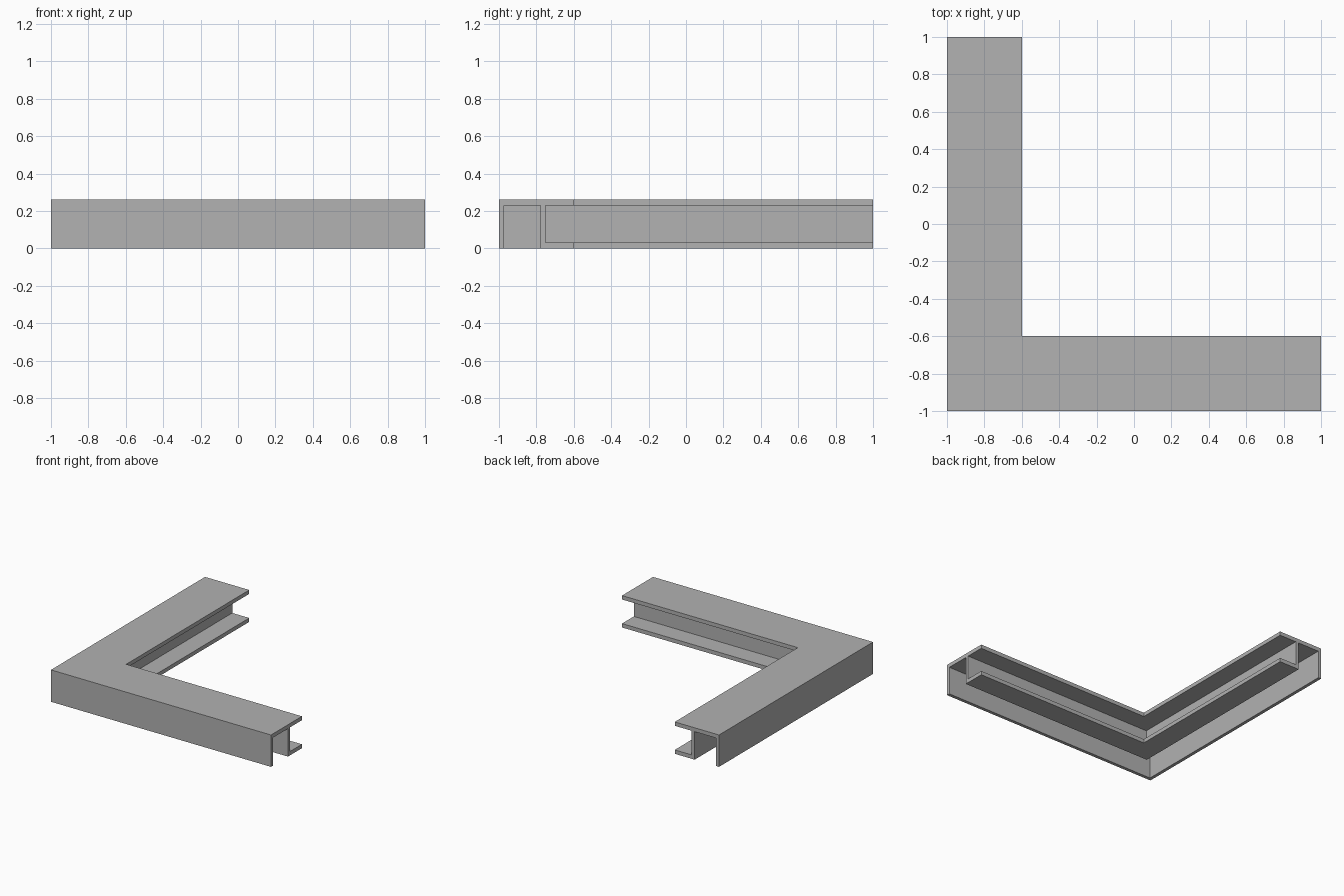
import bpy
import bmesh

# Remove the default cube
cube = bpy.data.objects.get("Cube")
if cube:
    bpy.data.objects.remove(cube, do_unlink=True)

# Single grey material
grey = bpy.data.materials.new("plain_grey")
colour = (0.445, 0.445, 0.445, 1.0)
grey.use_nodes = True
grey.diffuse_color = colour
grey.node_tree.nodes["Principled BSDF"].inputs["Base Color"].default_value = colour

# Channel section: distance in from the outer edge, height
HEIGHT, WIDTH = 0.262, 0.402
WALL, FLANGE = 0.027, 0.032
WEB_OUT, WEB_IN = 0.221, 0.248
under_top = HEIGHT - FLANGE
profile = [
    (0, 0), (0, HEIGHT), (WIDTH, HEIGHT), (WIDTH, under_top),      # outer wall and top
    (WEB_IN, under_top), (WEB_IN, FLANGE),                         # inner face of web
    (WIDTH, FLANGE), (WIDTH, 0), (WEB_OUT, 0),                     # bottom flange
    (WEB_OUT, under_top), (WALL, under_top), (WALL, 0),            # open groove
]

# Sweep the section along the front arm, round the mitred corner, up the side arm
bm = bmesh.new()
rings = [
    [bm.verts.new((1, d - 1, z)) for d, z in profile],
    [bm.verts.new((d - 1, d - 1, z)) for d, z in profile],
    [bm.verts.new((d - 1, 1, z)) for d, z in profile],
]
count = len(profile)
for a, b in zip(rings, rings[1:]):
    for i in range(count):
        j = (i + 1) % count
        bm.faces.new((a[i], a[j], b[j], b[i]))

# Close both ends
bm.faces.new(rings[0])
bm.faces.new(rings[-1])
bmesh.ops.recalc_face_normals(bm, faces=bm.faces)

# Merge the two arms' flat faces across the corner
bmesh.ops.dissolve_limit(bm, angle_limit=0.01, verts=bm.verts, edges=bm.edges)

mesh = bpy.data.meshes.new("corner_frame")
bm.to_mesh(mesh)
bm.free()
mesh.materials.append(grey)
frame = bpy.data.objects.new("corner_frame", mesh)
bpy.context.collection.objects.link(frame)
